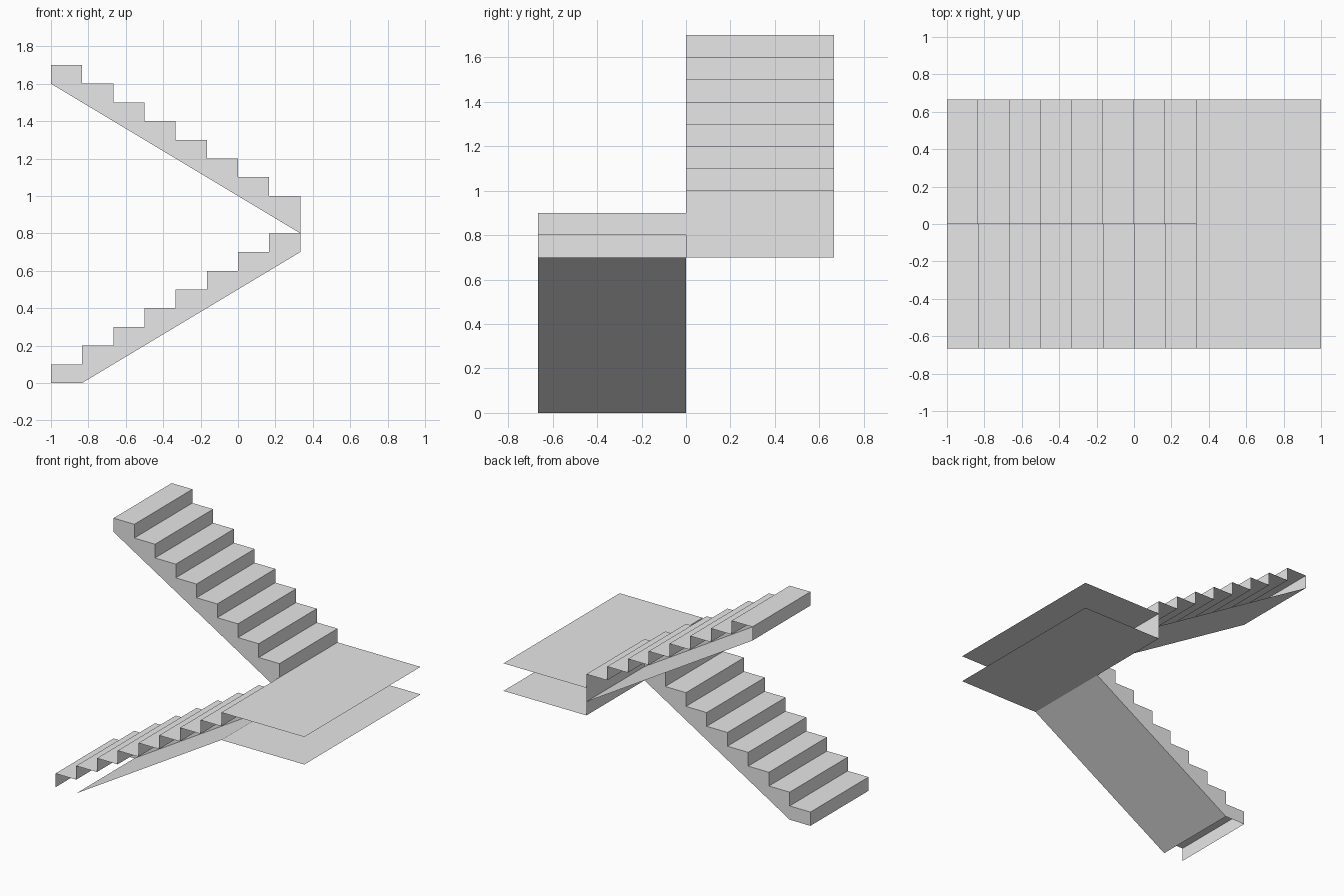
import bpy
import bmesh

if "Cube" in bpy.data.objects:
    bpy.data.objects.remove(bpy.data.objects["Cube"], do_unlink=True)

STEPS = 8
RUN, RISE = 1 / 6, 0.1
WIDTH = 2 / 3
BACK = -1.0                    # x where both flights end
EDGE = BACK + STEPS * RUN      # x where the flights meet the landing
LANDING_TOP, LANDING_BASE = 0.9, 0.7

grey = bpy.data.materials.new("light_grey")
grey.use_nodes = True
grey.diffuse_color = (0.8, 0.8, 0.8, 1)
grey.node_tree.nodes["Principled BSDF"].inputs["Base Color"].default_value = (0.8, 0.8, 0.8, 1)


def finish(name, bm):
    bmesh.ops.remove_doubles(bm, verts=bm.verts, dist=0.0001)
    mesh = bpy.data.meshes.new(name)
    bm.to_mesh(mesh)
    bm.free()
    mesh.materials.append(grey)
    obj = bpy.data.objects.new(name, mesh)
    bpy.context.collection.objects.link(obj)


def face(bm, points):
    return bm.faces.new([bm.verts.new(p) for p in points])


def strip(bm, path, y0, y1):
    """Sweep a path of (x, z) points across the width."""
    for (xa, za), (xb, zb) in zip(path, path[1:]):
        face(bm, [(xa, y0, za), (xb, y0, zb), (xb, y1, zb), (xa, y1, za)])


def flight(name, zigzag, soffit, y0, y1, flip):
    """Treads and risers, sloped underside and the inner cheek at y = 0."""
    bm = bmesh.new()
    strip(bm, zigzag, y0, y1)
    strip(bm, soffit, y0, y1)
    outline = zigzag + [p for p in soffit if p not in zigzag]
    face(bm, [(x, 0, z) for x, z in outline])
    if flip:
        bmesh.ops.reverse_faces(bm, faces=bm.faces)
    finish(name, bm)


# Lower flight climbs towards the landing
lower = [(BACK, 0)]
for i in range(STEPS):
    z = (i + 1) * RISE
    lower += [(BACK + i * RUN, z), (BACK + (i + 1) * RUN, z)]
flight("lower_flight", lower, [(EDGE, LANDING_BASE), (BACK + RUN, 0)],
       -WIDTH, 0, False)

# Upper flight climbs back from the landing, closed at its top end
upper = [(EDGE, LANDING_TOP)]
for i in range(STEPS):
    z = LANDING_TOP + (i + 1) * RISE
    upper += [(EDGE - i * RUN, z), (EDGE - (i + 1) * RUN, z)]
top_z = LANDING_TOP + (STEPS - 1) * RISE
upper.append((BACK, top_z))
flight("upper_flight", upper, [(BACK, top_z), (EDGE, LANDING_TOP - RISE)],
       0, WIDTH, True)

# Landing: top and bottom sheets with open outer edges
for name, z in (("landing_top", LANDING_TOP), ("landing_underside", LANDING_BASE)):
    bm = bmesh.new()
    strip(bm, [(EDGE, z), (1, z)], -WIDTH, WIDTH)
    if z == LANDING_BASE:
        bmesh.ops.reverse_faces(bm, faces=bm.faces)
    finish(name, bm)

# Upright faces where the landing meets each flight
for name, z0, y0, y1 in (("landing_riser", LANDING_TOP - RISE, -WIDTH, 0),
                         ("landing_end", LANDING_BASE, 0, WIDTH)):
    bm = bmesh.new()
    strip(bm, [(EDGE, z0), (EDGE, LANDING_TOP)], y0, y1)
    finish(name, bm)
